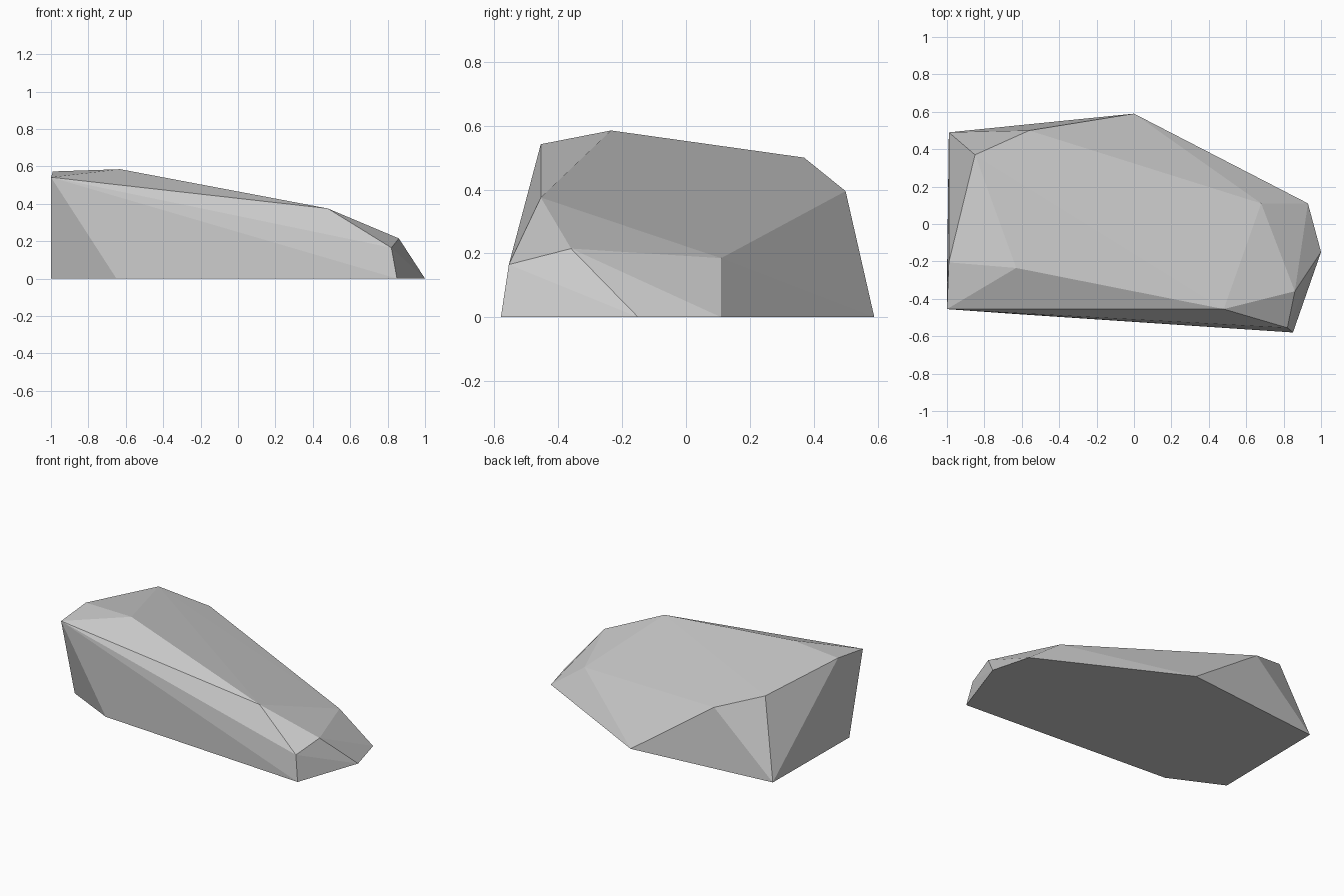
import bpy
import bmesh

# Remove the default object
default_object = bpy.data.objects.get("Cube")
if default_object:
    bpy.data.objects.remove(default_object, do_unlink=True)


def flat_material(name, colour):
    material = bpy.data.materials.new(name)
    material.use_nodes = True
    material.diffuse_color = colour
    shader = next(n for n in material.node_tree.nodes if n.type == "BSDF_PRINCIPLED")
    shader.inputs["Base Color"].default_value = colour
    return material


def faceted_hull(name, points, material):
    """Wrap the corner points in one convex, flat-shaded solid."""
    bm = bmesh.new()
    for point in points:
        bm.verts.new(point)
    bmesh.ops.convex_hull(bm, input=bm.verts[:])
    # Join coplanar triangles, such as those of the base
    bmesh.ops.dissolve_limit(bm, angle_limit=0.002, verts=bm.verts[:], edges=bm.edges[:])
    bmesh.ops.recalc_face_normals(bm, faces=bm.faces[:])
    mesh = bpy.data.meshes.new(name)
    bm.to_mesh(mesh)
    bm.free()
    mesh.materials.append(material)
    rock = bpy.data.objects.new(name, mesh)
    bpy.context.collection.objects.link(rock)
    return rock


# Footprint on the ground
footprint = [(0.85, -0.58), (1, -0.15), (0.93, 0.11), (0, 0.59),
             (-0.99, 0.49), (-1, -0.31), (-0.65, -0.48)]

# Chipped shoulder, low at the tapered end
shoulder = [(0.82, -0.555, 0.165), (0.86, -0.36, 0.215), (0.68, 0.11, 0.185),
            (0.48, -0.455, 0.375), (-0.56, 0.5, 0.395)]

# Crest at the tall end
crest = [(-0.85, 0.37, 0.5), (-0.99, -0.205, 0.573),
         (-0.63, -0.235, 0.585), (-1, -0.455, 0.542)]

stone_grey = flat_material("stone_grey", (0.6, 0.6, 0.6, 1))
base = [(x, y, 0) for x, y in footprint]
faceted_hull("rock", base + shoulder + crest, stone_grey)
